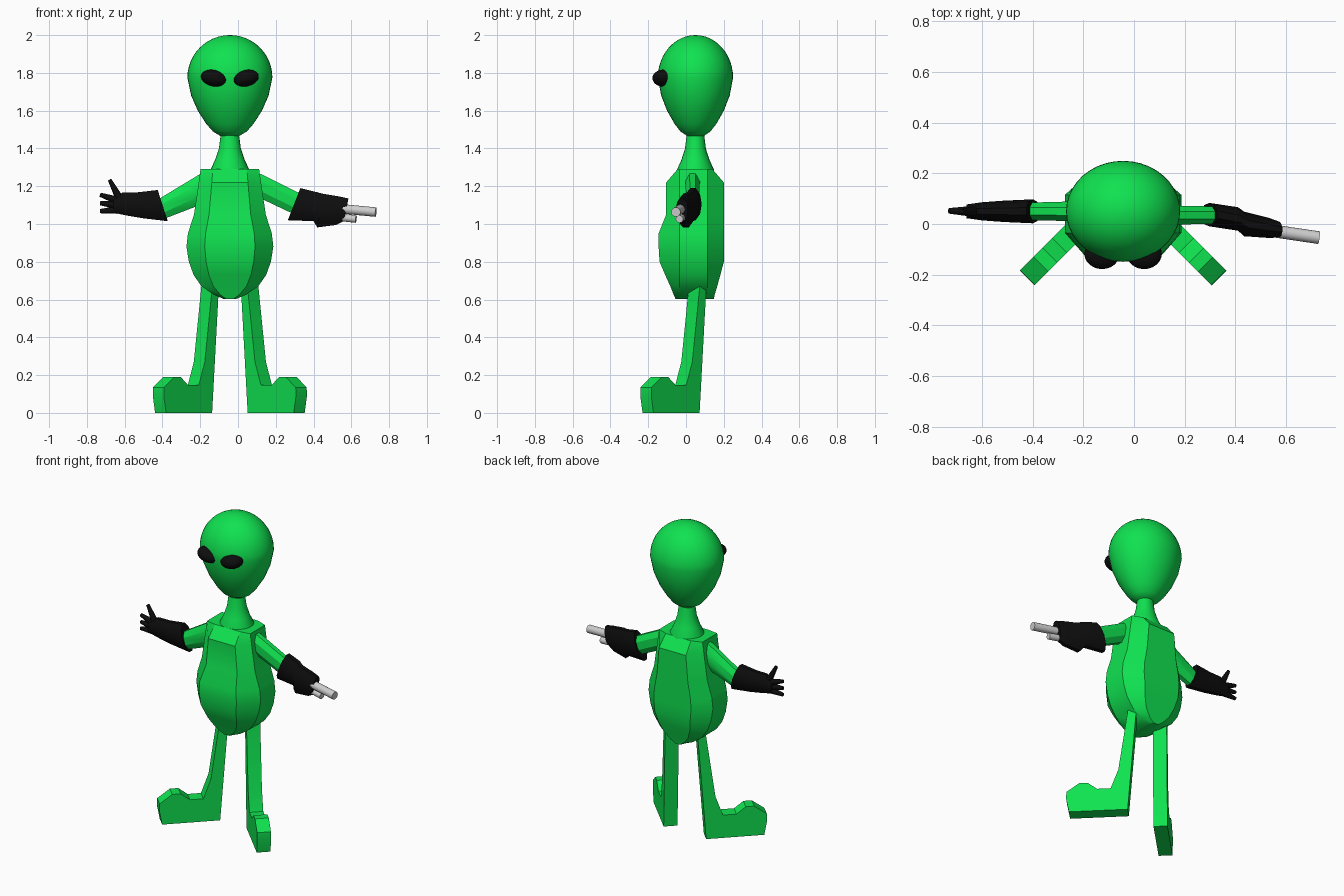
import bpy, bmesh, math
from mathutils import Vector

cube = bpy.data.objects.get("Cube")
if cube:
    bpy.data.objects.remove(cube)

MID = Vector((-0.043, 0.05, 0))  # axis of the body


def material(name, rgb):
    m = bpy.data.materials.new(name)
    m.use_nodes = True
    m.diffuse_color = (*rgb, 1)
    m.node_tree.nodes["Principled BSDF"].inputs["Base Color"].default_value = (*rgb, 1)
    return m


GREEN = material("alien green", (0.005, 0.76, 0.08))
BLACK = material("matte black", (0.004, 0.004, 0.004))
GREY = material("light grey", (0.62, 0.62, 0.62))


def finish(obj, name, mat, angle=30):
    obj.name = name
    obj.data.materials.append(mat)
    bpy.ops.object.select_all(action="DESELECT")
    obj.select_set(True)
    bpy.context.view_layer.objects.active = obj
    bpy.ops.object.shade_smooth_by_angle(angle=math.radians(angle))
    return obj


def skin(name, rings, mat, angle=30):
    """Join equal rings of points into a closed solid."""
    bm = bmesh.new()
    loops = [[bm.verts.new(p) for p in ring] for ring in rings]
    n = len(loops[0])
    for a, b in zip(loops, loops[1:]):
        for i in range(n):
            j = (i + 1) % n
            bm.faces.new((a[i], a[j], b[j], b[i]))
    bm.faces.new(loops[0][::-1])
    bm.faces.new(loops[-1])
    bmesh.ops.recalc_face_normals(bm, faces=bm.faces)
    mesh = bpy.data.meshes.new(name)
    bm.to_mesh(mesh)
    bm.free()
    obj = bpy.data.objects.new(name, mesh)
    bpy.context.collection.objects.link(obj)
    return finish(obj, name, mat, angle)


def lathe(name, profile, depth, sides, mat):
    """Round solid about the body axis from (radius, z) points."""
    turn = [2 * math.pi * i / sides for i in range(sides)]
    return skin(name, [[MID + Vector((r * math.cos(t), depth * r * math.sin(t), z))
                        for t in turn] for r, z in profile], mat, 50)


def limb(name, sections, mat, sides=8):
    """Solid through sections: top x, top z, bottom x, bottom z, y, half depth."""
    rings = []
    for xt, zt, xb, zb, y, h in sections:
        centre = Vector(((xt + xb) / 2, y, (zt + zb) / 2))
        up = Vector(((xt - xb) / 2, 0, (zt - zb) / 2))
        k = 1 / math.cos(math.pi / sides)
        turn = [2 * math.pi * (i + 0.5) / sides for i in range(sides)]
        rings.append([centre + up * k * math.cos(t) + Vector((0, h * k * math.sin(t), 0))
                      for t in turn])
    return skin(name, rings, mat)


def rod(name, start, end, r1, r2, mat, sides=12):
    a, b = Vector(start), Vector(end)
    bpy.ops.mesh.primitive_cone_add(vertices=sides, radius1=r1, radius2=r2,
                                    depth=(b - a).length, location=(a + b) / 2,
                                    rotation=(b - a).to_track_quat("Z", "Y").to_euler())
    return finish(bpy.context.object, name, mat)


# Head: smooth egg, narrow at the chin
lower = [(0.05, 1.466), (0.09, 1.49), (0.125, 1.53), (0.17, 1.6), (0.205, 1.68)]
dome = [(0.225 * math.cos(a), 1.775 + 0.225 * math.sin(a))
        for a in [math.radians(7.4 * i) for i in range(12)]]
lathe("head", lower + dome + [(0.004, 2.0)], 0.885, 40, GREEN)

# Neck flaring into the shoulders
lathe("neck", [(0.105, 1.27), (0.102, 1.29), (0.078, 1.34), (0.058, 1.4), (0.045, 1.5)],
      0.95, 24, GREEN)

# Eyes
for name, side in (("left_eye", 1), ("right_eye", -1)):
    bpy.ops.mesh.primitive_uv_sphere_add(segments=24, ring_count=14, radius=1)
    eye = bpy.context.object
    eye.location = (MID.x + side * 0.083, -0.118, 1.772)
    eye.scale = (0.071, 0.06, 0.044)
    eye.rotation_euler = (0, -side * math.radians(12), 0)
    finish(eye, name, BLACK, 60)

# Torso: flat side band with bulging front and back: z, half width, front, back
levels = [(1.29, 0.155, -0.045, 0.14), (1.22, 0.165, -0.105, 0.2),
          (1.05, 0.19, -0.105, 0.2), (0.95, 0.222, -0.145, 0.2),
          (0.88, 0.23, -0.145, 0.2), (0.8, 0.217, -0.14, 0.2),
          (0.73, 0.192, -0.11, 0.182), (0.67, 0.15, -0.083, 0.165),
          (0.625, 0.085, -0.065, 0.152), (0.602, 0.03, -0.055, 0.147)]
rings = []
for z, w, front, back in levels:
    half = [(w, -0.035), (w, 0.115), (w * 0.58, back)]
    ring = [(w * 0.58, front)] + half
    ring += [(-x, y) for x, y in reversed(ring)]
    rings.append([(MID.x + x, y, z) for x, y in ring])
skin("torso", rings, GREEN)

# Legs: side outline of leg and foot, extruded and turned outward
outline = [(0, 0), (0.345, 0), (0.362, 0.09), (0.36, 0.135), (0.285, 0.19), (0.235, 0.19),
           (0.18, 0.147), (0.1, 0.147), (0.055, 0.27), (0, 0.66), (-0.01, 0.75),
           (-0.06, 0.75), (-0.05, 0.66)]
for name, side in (("left_leg", 1), ("right_leg", -1)):
    heel = Vector((MID.x + side * 0.123, 0.043, 0))
    along = Vector((side, -1, 0)).normalized()
    across = Vector((side, 1, 0)).normalized() * 0.041
    skin(name, [[heel + along * u + Vector((0, 0, z)) + across * s for u, z in outline]
                for s in (-1, 1)], GREEN)

# Arms
limb("right_arm", [(-0.14, 1.29, -0.13, 1.13, 0.05, 0.04), (-0.2, 1.265, -0.19, 1.105, 0.05, 0.04),
                   (-0.44, 1.12, -0.41, 1.02, 0.05, 0.034)], GREEN)
limb("left_arm", [(0.06, 1.29, 0.05, 1.17, 0.035, 0.038), (0.12, 1.265, 0.1, 1.145, 0.035, 0.038),
                  (0.35, 1.15, 0.3, 1.05, 0.035, 0.034)], GREEN)

# Right glove with open hand
limb("right_glove", [(-0.425, 1.18, -0.372, 1.015, 0.05, 0.045),
                     (-0.53, 1.168, -0.5, 1.03, 0.05, 0.04),
                     (-0.61, 1.168, -0.59, 1.045, 0.05, 0.034),
                     (-0.66, 1.135, -0.66, 1.06, 0.05, 0.026)], BLACK, 10)
rod("right_thumb", (-0.625, 0.05, 1.13), (-0.68, 0.05, 1.235), 0.022, 0.01, BLACK)
for i, (z1, z2) in enumerate(((1.125, 1.155), (1.1, 1.11), (1.075, 1.068))):
    rod(f"right_finger_{i + 1}", (-0.64, 0.05, z1), (-0.73, 0.052, z2), 0.021, 0.011, BLACK)

# Left glove closed around the double barrel
limb("left_glove", [(0.33, 1.19, 0.264, 1.02, 0.037, 0.044),
                    (0.42, 1.168, 0.4, 1.015, 0.02, 0.044),
                    (0.45, 1.16, 0.42, 0.982, 0.0, 0.046),
                    (0.54, 1.145, 0.52, 0.995, -0.015, 0.038),
                    (0.585, 1.135, 0.56, 1.015, -0.022, 0.03)], BLACK, 10)
rod("upper_barrel", (0.5, -0.02, 1.085), (0.73, -0.054, 1.063), 0.025, 0.025, GREY, 16)
rod("lower_barrel", (0.5, -0.015, 1.04), (0.625, -0.035, 1.026), 0.02, 0.02, GREY, 16)
